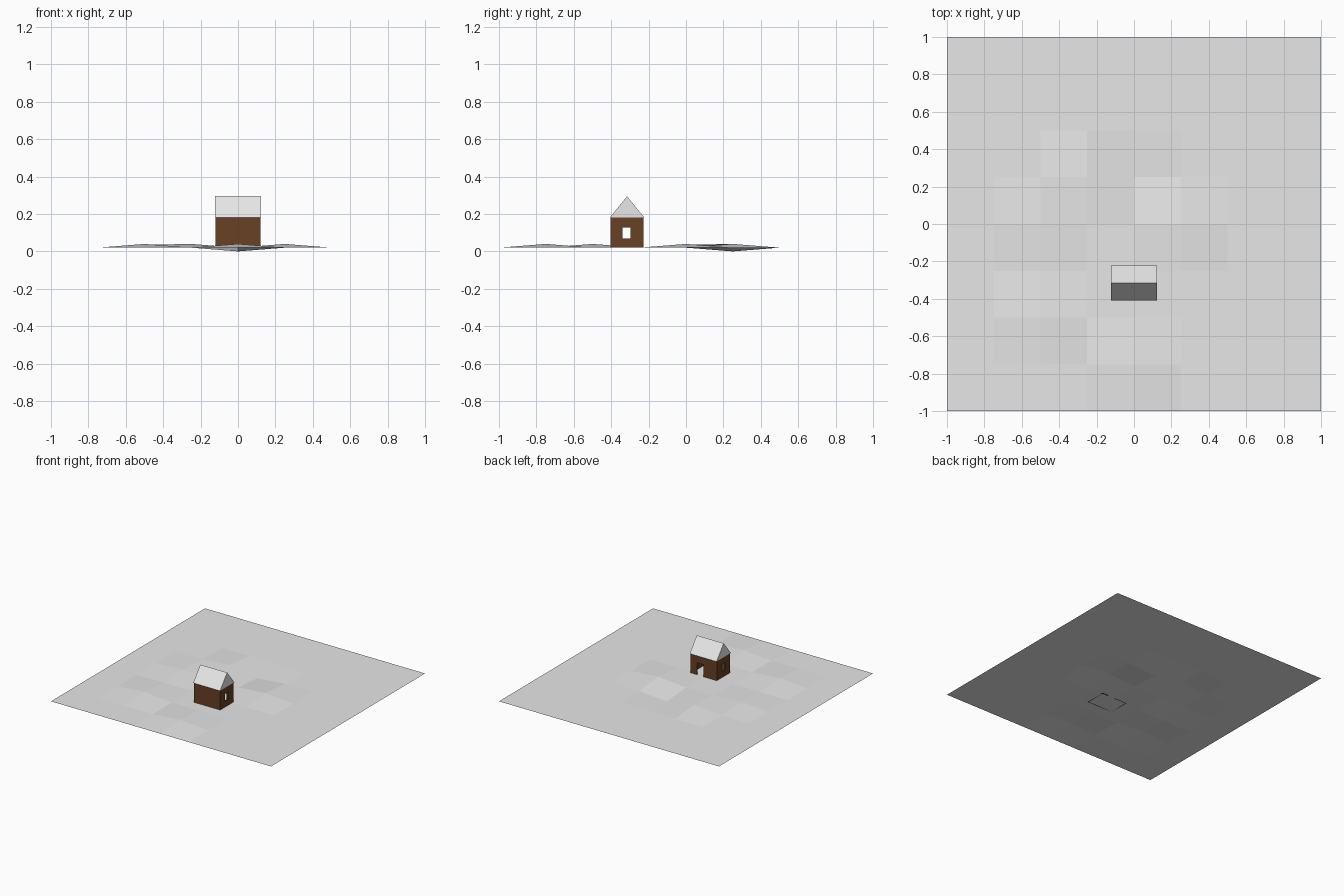
import bpy, bmesh
from mathutils import Matrix, Vector

if "Cube" in bpy.data.objects:
    bpy.data.objects.remove(bpy.data.objects["Cube"])


def material(name, rgb):
    m = bpy.data.materials.new(name)
    m.diffuse_color = (*rgb, 1)
    m.use_nodes = True
    m.node_tree.nodes["Principled BSDF"].inputs["Base Color"].default_value = m.diffuse_color
    return m


grey = material("pale_grey", (0.8, 0.8, 0.8))
brown = material("wood_brown", (0.14, 0.053, 0.018))


def add(name, bm, mat):
    mesh = bpy.data.meshes.new(name)
    bm.to_mesh(mesh)
    bm.free()
    ob = bpy.data.objects.new(name, mesh)
    bpy.context.collection.objects.link(ob)
    mesh.materials.append(mat)
    return ob


def box(name, lo, hi, mat):
    lo, hi = Vector(lo), Vector(hi)
    bm = bmesh.new()
    bmesh.ops.create_cube(bm, size=1, matrix=Matrix.Translation((lo + hi) / 2)
                          @ Matrix.Diagonal((*(hi - lo), 1)))
    return add(name, bm, mat)


# Snowy ground: 8 x 8 sheet with a few raised bumps and one dip
BASE = 0.02
bumps = {(0, -3): .04, (-2, -2): .04, (-2, 0): .035,
         (1, 0): .04, (-1, 1): .04, (0, 1): 0.0}
bm = bmesh.new()
bmesh.ops.create_grid(bm, x_segments=8, y_segments=8, size=1)
for v in bm.verts:
    v.co.z = bumps.get((round(v.co.x * 4), round(v.co.y * 4)), BASE)
add("ground", bm, grey)

# Hollow walls with a door in the back and a window in each end
X, Y0, Y1, EAVE, RIDGE, T = 0.12, -0.403, -0.228, 0.182, 0.295, 0.008
walls = box("walls", (-X, Y0, BASE), (X, Y1, EAVE), brown)
cutters = [
    box("room_cutter", (-X + T, Y0 + T, -0.1), (X - T, Y1 - T, 0.4), brown),
    box("window_cutter", (-0.3, -0.339, 0.07), (0.3, -0.296, 0.127), brown),
    box("door_cutter", (0.0, Y1 - 0.04, -0.1), (0.06, Y1 + 0.05, 0.12), brown),
]
for c in cutters:
    mod = walls.modifiers.new(c.name, 'BOOLEAN')
    mod.operation = 'DIFFERENCE'
    mod.solver = 'EXACT'
    mod.object = c
    c.hide_render = True
    c.hide_viewport = True

# Gabled roof: triangular prism along x
bm = bmesh.new()
ends = [[bm.verts.new((x, y, z)) for y, z in
         ((-0.408, EAVE - 0.002), (-0.222, EAVE - 0.002), (-0.315, RIDGE))]
        for x in (-X - 0.002, X + 0.002)]
for e in ends:
    bm.faces.new(e)
for i in range(3):
    j = (i + 1) % 3
    bm.faces.new((ends[0][i], ends[0][j], ends[1][j], ends[1][i]))
bmesh.ops.recalc_face_normals(bm, faces=bm.faces)
add("roof", bm, grey)
